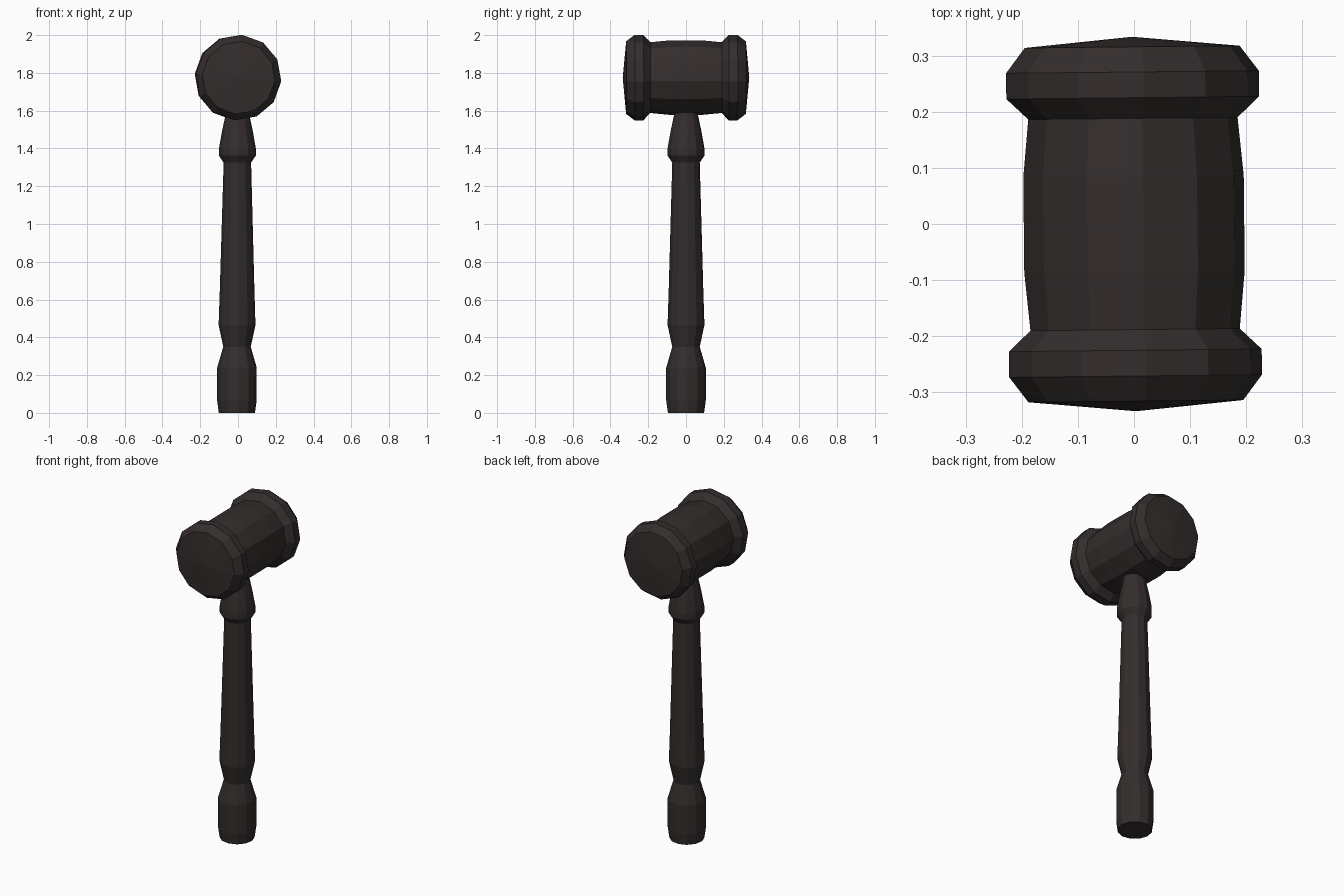
import bpy, bmesh, math
from mathutils import Matrix

cube = bpy.data.objects.get("Cube")
if cube:
    bpy.data.objects.remove(cube, do_unlink=True)

wood = bpy.data.materials.new("dark_wood")
wood.use_nodes = True
colour = (0.034, 0.026, 0.026, 1)
wood.diffuse_color = colour
wood.node_tree.nodes["Principled BSDF"].inputs["Base Color"].default_value = colour


def turned(name, profile, sides, twist, matrix):
    """Turn a (radius, height) profile around z; zero radius makes a tip."""
    bm = bmesh.new()
    rings = []
    for r, h in profile:
        angles = [math.radians(twist) + math.tau * i / sides for i in range(sides)]
        if r == 0:
            rings.append([bm.verts.new((0, 0, h))] * sides)
        else:
            rings.append([bm.verts.new((r * math.cos(a), r * math.sin(a), h)) for a in angles])
    for low, high in zip(rings, rings[1:]):
        for i in range(sides):
            j = (i + 1) % sides
            corners = list(dict.fromkeys((low[i], low[j], high[j], high[i])))
            bm.faces.new(corners)
    # Close flat ends
    for ring in (rings[0], rings[-1]):
        if len(set(ring)) > 1:
            bm.faces.new(ring)
    bmesh.ops.recalc_face_normals(bm, faces=bm.faces)
    mesh = bpy.data.meshes.new(name)
    bm.to_mesh(mesh)
    bm.free()
    mesh.materials.append(wood)
    obj = bpy.data.objects.new(name, mesh)
    obj.matrix_world = matrix
    bpy.context.collection.objects.link(obj)
    return obj


# Mallet head: barrel with a raised band and a shallow cone at each end
half = [(0, 0.335), (0.193, 0.317), (0.227, 0.272), (0.227, 0.226),
        (0.188, 0.189), (0.198, 0.085)]
head_profile = [(r, -h) for r, h in half] + half[::-1]
turned("mallet_head", head_profile, 12, -5,
       Matrix.Translation((0, 0, 1.775))
       @ Matrix.Rotation(math.radians(0.6), 4, 'Z')
       @ Matrix.Rotation(math.radians(90), 4, 'X'))

# Handle: rounded grip, waist, tapering shaft and collar, leaning very slightly
handle_profile = [(0.096, 0), (0.105, 0.065), (0.105, 0.24), (0.073, 0.35),
                  (0.098, 0.465), (0.092, 0.65), (0.073, 1.325), (0.098, 1.362),
                  (0.098, 1.40), (0.082, 1.49), (0.064, 1.575), (0.06, 1.66)]
turned("handle", handle_profile, 12, 5,
       Matrix.Translation((-0.006, 0, 0)) @ Matrix.Shear('XY', 4, (0.004, 0)))
